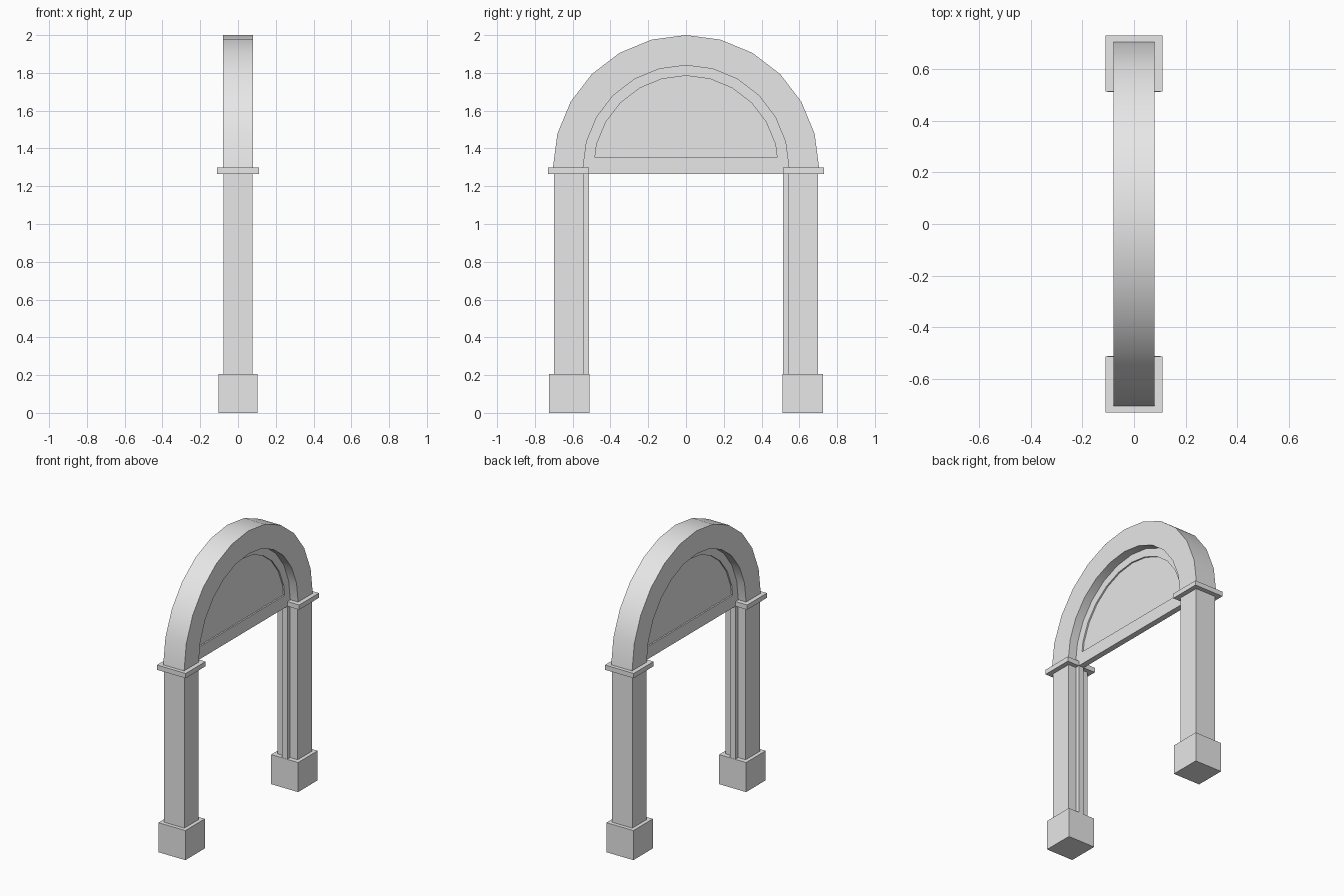
import bpy, bmesh, math

cube = bpy.data.objects.get("Cube")
if cube:
    bpy.data.objects.remove(cube, do_unlink=True)

# One plain stone colour
stone = bpy.data.materials.new("grey stone")
stone.use_nodes = True
GREY = (0.8, 0.8, 0.8, 1)
stone.diffuse_color = GREY
stone.node_tree.nodes["Principled BSDF"].inputs["Base Color"].default_value = GREY

SPRING = 1.295      # height where the arch starts
SEGMENTS = 12
OUTER, INNER = 0.705, 0.545


def finish(name, bm):
    bmesh.ops.recalc_face_normals(bm, faces=bm.faces)
    mesh = bpy.data.meshes.new(name)
    bm.to_mesh(mesh)
    bm.free()
    mesh.materials.append(stone)
    obj = bpy.data.objects.new(name, mesh)
    bpy.context.collection.objects.link(obj)
    return obj


def box(name, x, y0, y1, z0, z1):
    bm = bmesh.new()
    bmesh.ops.create_cube(bm, size=1)
    for v in bm.verts:
        v.co = (v.co.x * 2 * x,
                y0 + (v.co.y + 0.5) * (y1 - y0),
                z0 + (v.co.z + 0.5) * (z1 - z0))
    return finish(name, bm)


def loft(name, loops):
    """Join equal closed loops in order and cap both ends."""
    bm = bmesh.new()
    rings = [[bm.verts.new(p) for p in loop] for loop in loops]
    n = len(rings[0])
    for a, b in zip(rings, rings[1:]):
        for i in range(n):
            j = (i + 1) % n
            bm.faces.new((a[i], a[j], b[j], b[i]))
    bm.faces.new(rings[0])
    bm.faces.new(rings[-1])
    return finish(name, bm)


def half_round(radius, x, foot_y, foot_z):
    """Half circle whose two feet sit at the given corner."""
    pts = []
    for i in range(SEGMENTS + 1):
        a = math.pi * i / SEGMENTS
        pts.append((x, radius * math.cos(a), SPRING + radius * math.sin(a)))
    pts[0], pts[-1] = (x, foot_y, foot_z), (x, -foot_y, foot_z)
    return pts


# Arch: a rectangular section swept over a half circle
sections = []
for i in range(SEGMENTS + 1):
    a = math.pi * i / SEGMENTS
    sections.append([(x, r * math.cos(a), SPRING + r * math.sin(a))
                     for x, r in ((-0.08, INNER), (0.08, INNER),
                                  (0.08, OUTER), (-0.08, OUTER))])
arch = loft("arch", sections)
bpy.ops.object.select_all(action="DESELECT")
arch.select_set(True)
bpy.context.view_layer.objects.active = arch
bpy.ops.object.shade_smooth_by_angle(angle=math.radians(30))


# Lunette: a thin slab with a sunk panel on both sides
def rim(x):
    return half_round(INNER + 0.005, x, INNER + 0.005, 1.265)


def panel(x):
    return half_round(0.49, x, 0.482, 1.352)


T, D = 0.02, 0.01
loft("lunette", [panel(-D), panel(-T), rim(-T), rim(T), panel(T), panel(D)])

# Piers: base block, shaft, inner jamb strip and cap on each side
for side, s in (("left", 1), ("right", -1)):
    def part(name, x, near, far, z0, z1):
        y0, y1 = sorted((s * near, s * far))
        box(f"{side}_{name}", x, y0, y1, z0, z1)

    part("base", 0.103, 0.511, 0.724, 0, 0.205)
    part("shaft", 0.0775, 0.543, 0.698, 0.205, 1.265)
    part("jamb", T, 0.513, 0.543, 0.205, 1.265)
    part("cap", 0.11, 0.513, 0.73, 1.265, 1.298)
